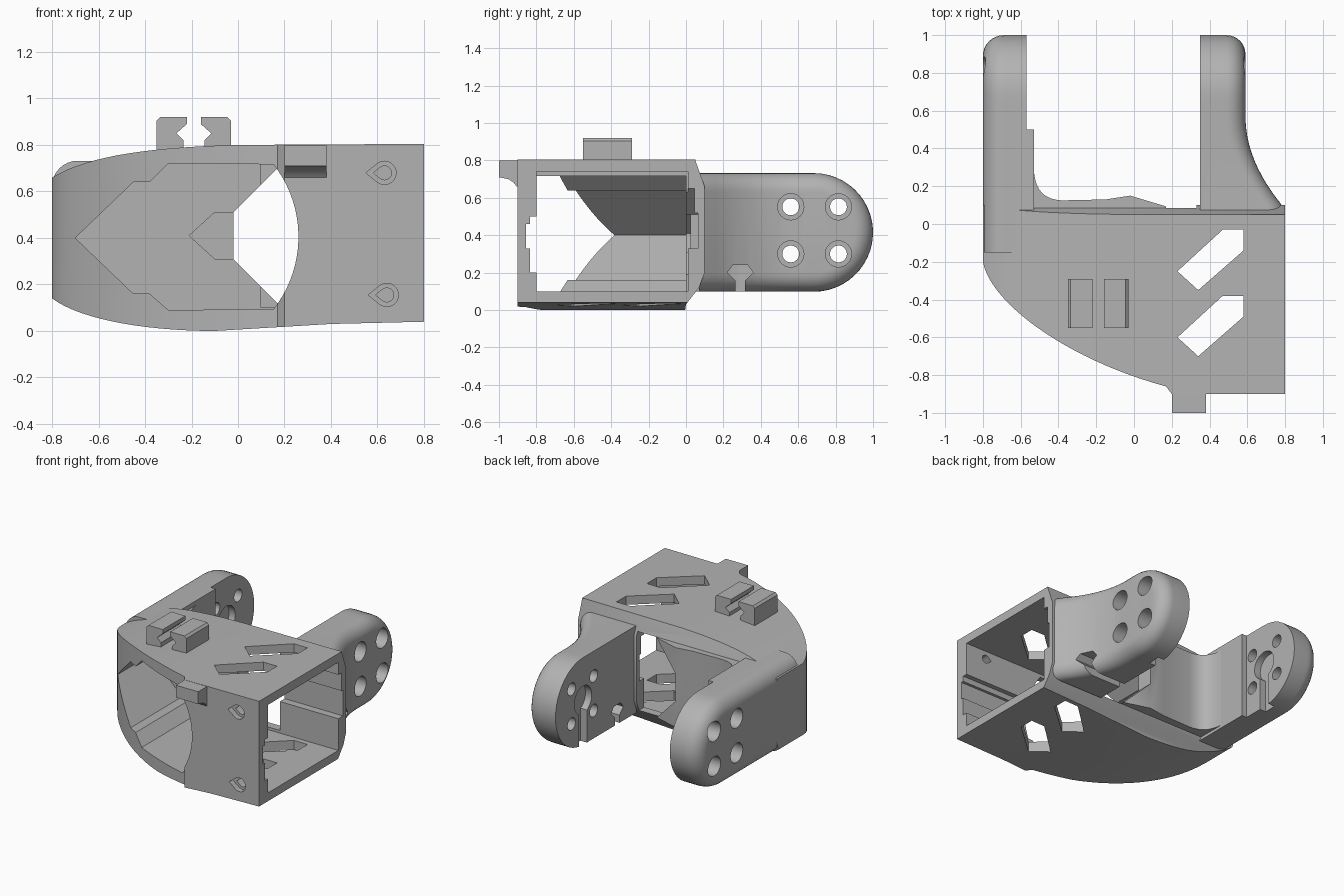
import bpy, bmesh
from math import sin, cos, pi, radians
from mathutils import Vector
from mathutils.geometry import interpolate_bezier

if "Cube" in bpy.data.objects:
    bpy.data.objects.remove(bpy.data.objects["Cube"])

grey = bpy.data.materials.new("plain grey")
grey.use_nodes = True
grey.diffuse_color = (0.45, 0.45, 0.45, 1)
grey.node_tree.nodes["Principled BSDF"].inputs["Base Color"].default_value = (0.45, 0.45, 0.45, 1)


def finish_mesh(name, bm):
    bmesh.ops.recalc_face_normals(bm, faces=bm.faces)
    mesh = bpy.data.meshes.new(name)
    bm.to_mesh(mesh)
    bm.free()
    mesh.materials.append(grey)
    obj = bpy.data.objects.new(name, mesh)
    bpy.context.collection.objects.link(obj)
    return obj


def prism(name, points, axis, start, end):
    """Extrude a 2D outline along x, y or z."""
    place = {"x": lambda p, d: (d, p[0], p[1]),
             "y": lambda p, d: (p[0], d, p[1]),
             "z": lambda p, d: (p[0], p[1], d)}[axis]
    bm = bmesh.new()
    a = [bm.verts.new(place(p, start)) for p in points]
    b = [bm.verts.new(place(p, end)) for p in points]
    bm.faces.new(a)
    bm.faces.new(b)
    n = len(points)
    for i in range(n):
        j = (i + 1) % n
        bm.faces.new((a[i], a[j], b[j], b[i]))
    return finish_mesh(name, bm)


def box(name, x, y, z):
    return prism(name, [(x[0], y[0]), (x[1], y[0]), (x[1], y[1]), (x[0], y[1])], "z", *z)


def curve(*points, count=16):
    return [(p.x, p.y) for p in interpolate_bezier(*[Vector((*p, 0)) for p in points], count)]


def circle(cx, cy, r, count=32):
    return [(cx + r * cos(2 * pi * i / count), cy + r * sin(2 * pi * i / count)) for i in range(count)]


def teardrop(cx, cy, r):
    arc = [radians(-130 + 13 * i) for i in range(21)]
    return [(cx + r * cos(a), cy + r * sin(a)) for a in arc] + [(cx - 1.6 * r, cy)]


def apply_boolean(obj, cutters, operation="DIFFERENCE"):
    for cutter in cutters:
        cutter.hide_render = True
        mod = obj.modifiers.new("cut", "BOOLEAN")
        mod.operation = operation
        mod.solver = "EXACT"
        mod.object = cutter
        bpy.context.view_layer.objects.active = obj
        bpy.ops.object.modifier_apply(modifier=mod.name)


cutters = []


def cutter(obj):
    cutters.append(obj)
    return obj


# Body shell: plan, front and side outlines intersected
plan = curve((-0.8, -0.2), (-0.76, -0.42), (-0.35, -0.72), (0.17, -0.86), count=24)
plan += [(0.2, -0.9), (0.8, -0.9), (0.8, 0.1), (-0.8, 0.1)]
body = prism("body_shell", plan, "z", -0.1, 1)

front = [(-0.85, 0.18), (-0.85, 0.62)]
front += curve((-0.8, 0.66), (-0.65, 0.75), (-0.4, 0.79), (0, 0.8)) + [(0.9, 0.805), (0.9, 0.042)]
front += [(0.4, 0.03)] + curve((-0.1, 0), (-0.4, 0), (-0.68, 0.05), (-0.8, 0.14))
side = [(-1, -0.1), (-0.02, -0.1), (0, 0.03), (0.07, 0.12), (0.1, 0.2),
        (0.1, 0.66), (0.05, 0.8), (0.05, 0.9), (-1, 0.9)]
apply_boolean(body, [cutter(prism("front_outline", front, "y", -1.1, 0.3)),
                     cutter(prism("side_outline", side, "x", -1, 1))], "INTERSECT")

# Cavity: pointed tunnel from the front and square channel from the side
tunnel = [(-0.3, 0.09), (-0.38, 0.16), (-0.45, 0.16), (-0.7, 0.4),
          (-0.45, 0.64), (-0.38, 0.64), (-0.3, 0.72)]
arc = [radians(38 - 4 * i) for i in range(20)]
tunnel += [(-0.246 + 0.506 * cos(a), 0.405 + 0.506 * sin(a)) for a in arc]
tunnel_cut = cutter(prism("tunnel_cut", tunnel, "y", -1.2, 0))

back_window = [(-0.02, 0.31), (-0.02, 0.51), (0.17, 0.7), (0.33, 0.7), (0.33, 0.12), (0.17, 0.12)]
window_cut = cutter(prism("window_cut", back_window, "y", -0.05, 0.3))
pocket = [(-0.21, 0.41), (-0.1, 0.51), (0.02, 0.51), (0.02, 0.31), (-0.1, 0.31)]

body_cuts = [
    cutter(box("channel_cut", (0.1, 0.95), (-0.8, 0.01), (0.1, 0.74))),
    tunnel_cut, window_cut,
    cutter(prism("pocket_cut", pocket, "y", -0.05, 0.025)),
    cutter(box("front_groove", (0.2, 0.95), (-0.835, -0.7), (0.2, 0.5))),
    cutter(box("front_deep_groove", (0.2, 0.95), (-0.855, -0.7), (0.33, 0.46))),
    cutter(box("back_groove", (0.3, 0.95), (-0.1, 0.045), (0.4, 0.65))),
    cutter(box("back_deep_groove", (0.3, 0.95), (-0.1, 0.065), (0.33, 0.52))),
]

# Slanted arrow slots through top and bottom
slot = [(0.23, -0.25), (0.47, -0.03), (0.58, -0.03), (0.58, -0.14), (0.34, -0.35)]
for shift in (0, -0.35):
    body_cuts.append(cutter(prism("arrow_slot", [(x, y + shift) for x, y in slot], "z", -0.2, 1.2)))

# Recessed screw holes in the front wall
for x, z in ((0.63, 0.68), (0.64, 0.155)):
    body_cuts.append(cutter(prism("screw_recess", teardrop(x, z, 0.05), "y", -0.96, -0.86)))
    body_cuts.append(cutter(prism("screw_hole", teardrop(x, z, 0.03), "y", -0.97, -0.75)))
apply_boolean(body, body_cuts)

# Concave web joining the back of the body to the left-hand arm
web = [(-0.56, 0.03), (-0.56, 0.28)] + curve((-0.53, 0.28), (-0.52, 0.17), (-0.47, 0.13), (-0.38, 0.125))
web += [(-0.15, 0.13), (-0.02, 0.15), (0.18, 0.09), (0.18, 0.03)]
back_web = prism("back_web", web, "z", 0.12, 0.7)
apply_boolean(back_web, [window_cut])

# Arms: round-ended slabs with rounded outer edges
ARM_Y, ARM_Z, ARM_R = 0.683, 0.415, 0.317


def arm(name, inner, sign, start, width, soft):
    def ring(inset, drop):
        r = ARM_R - inset
        half = [(start + (ARM_Y - start) * i / 14, r) for i in range(14)]
        half += [(ARM_Y + r * sin(a), r * cos(a)) for a in (pi / 2 * (i + 0.01) / 12.4 for i in range(13))]
        loop = [(y, ARM_Z + z) for y, z in half] + [(y, ARM_Z - z) for y, z in reversed(half)]
        return [(inner + sign * (0 if drop is None else width(y) - drop), y, z) for y, z in loop]

    bm = bmesh.new()
    rings = [ring(0, None)]
    for i in range(9):
        a = pi / 2 * i / 8
        rings.append(ring(soft * (1 - cos(a)), soft * (1 - sin(a))))
    rings = [[bm.verts.new(p) for p in r] for r in rings]
    n = len(rings[0])
    for a, b in zip(rings, rings[1:]):
        for i in range(n):
            j = (i + 1) % n
            bm.faces.new((a[i], a[j], b[j], b[i]))
    for r in (rings[0], rings[-1]):
        for i in range(n // 2 - 1):
            bm.faces.new((r[i], r[i + 1], r[n - 2 - i], r[n - 1 - i]))
    return finish_mesh(name, bm)


def flare(y):
    return 0.24 + 0.21 * max(0, min(1, (0.57 - y) / 0.49)) ** 2


flared_arm = arm("flared_arm", 0.35, 1, 0.07, flare, 0.1)
straight_arm = arm("straight_arm", -0.53, -1, -0.15, lambda y: 0.27, 0.11)
apply_boolean(straight_arm, [tunnel_cut,
                             cutter(box("arm_step", (-0.57, -0.4), (0.5, 1.2), (-0.1, 1)))])

# Counterbored holes and keyed hub recess in each arm
for obj, inner, sign in ((flared_arm, 0.35, 1), (straight_arm, -0.57, -1)):
    holes = []
    for y in (0.56, 0.815):
        for z in (0.3, 0.552):
            holes.append(cutter(prism("bolt_hole", circle(y, z, 0.045), "x", inner - sign * 0.1, inner + sign * 0.5)))
            holes.append(cutter(prism("bolt_recess", circle(y, z, 0.07), "x", inner + sign * 0.12, inner + sign * 0.5)))
    deep = inner + sign * 0.05
    holes.append(cutter(prism("hub_recess", circle(ARM_Y, 0.425, 0.1), "x", inner - sign * 0.1, deep)))
    holes.append(cutter(box("hub_slot", sorted((inner - sign * 0.11, deep)), (0.64, 0.73), (-0.1, 0.42))))
    apply_boolean(obj, holes)

# Cable notch in the flared arm
notch = [(0.265, 0), (0.265, 0.155), (0.22, 0.2), (0.25, 0.24), (0.33, 0.24),
         (0.36, 0.2), (0.315, 0.155), (0.315, 0)]
apply_boolean(flared_arm, [cutter(prism("cable_notch", notch, "x", 0.2, 1))])

# Pair of hooked clips on top
clip = [(-0.16, 0.76), (-0.16, 0.905), (-0.145, 0.92), (-0.03, 0.92), (-0.03, 0.89),
        (-0.075, 0.85), (-0.045, 0.82), (-0.045, 0.76)]
clips = [prism("top_clip", [(-0.19 - s * x, z) for x, z in clip], "y", -0.55, -0.29) for s in (1, -1)]

# Tab on the upper front edge
tab_side = [(-1, 0.8), (-0.85, 0.8), (-0.85, 0.66), (-0.905, 0.66), (-0.92, 0.68), (-0.95, 0.7), (-1, 0.71)]
tab = prism("front_tab", tab_side, "x", 0.2, 0.38)

for obj in cutters:
    bpy.data.objects.remove(obj)

# Smooth curved surfaces, keep edges sharp
bpy.ops.object.select_all(action="DESELECT")
for obj in [body, back_web, flared_arm, straight_arm, tab] + clips:
    obj.select_set(True)
    bpy.context.view_layer.objects.active = obj
bpy.ops.object.shade_smooth_by_angle(angle=radians(30))
